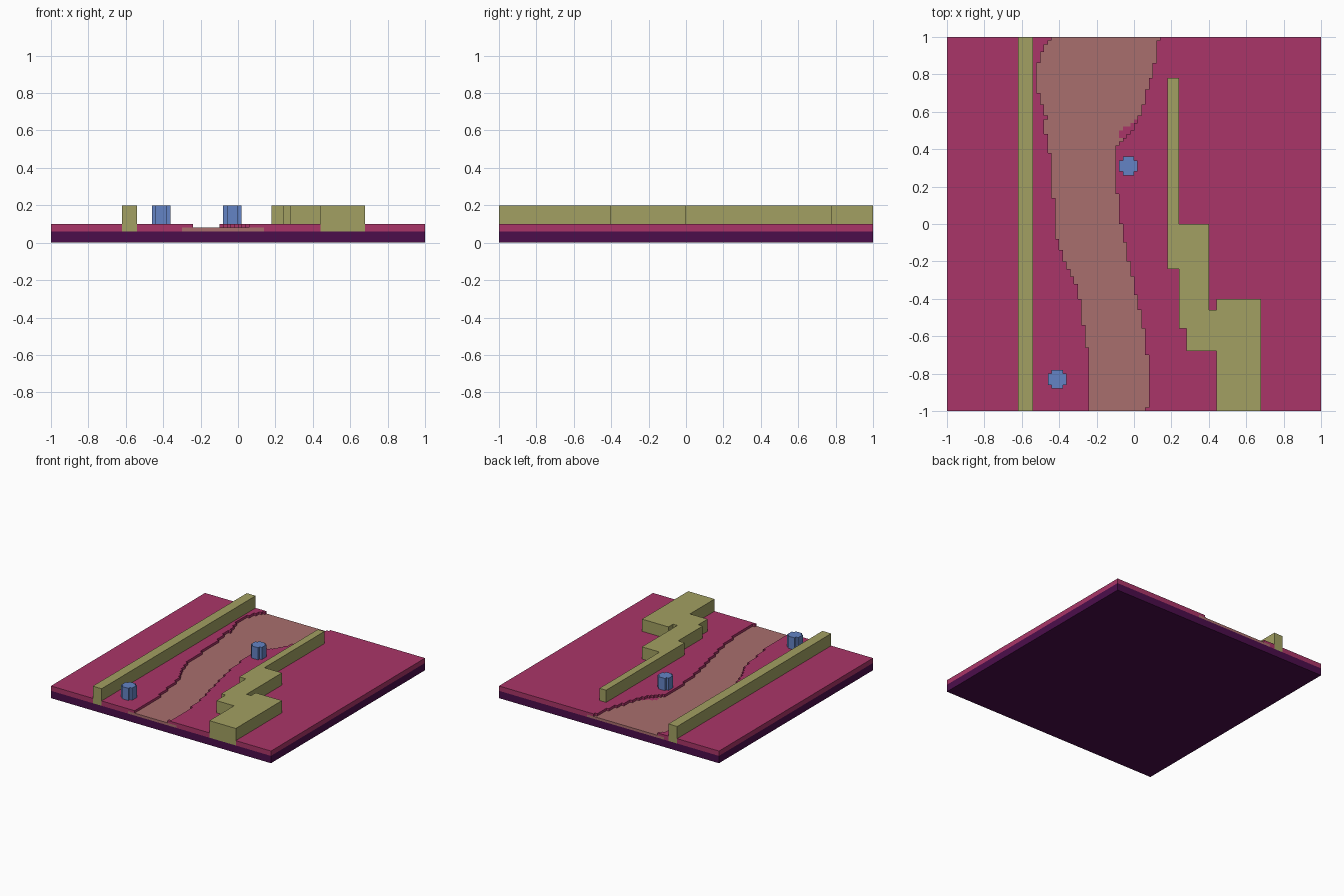
import bpy
import bmesh

if "Cube" in bpy.data.objects:
    bpy.data.objects.remove(bpy.data.objects["Cube"])

CELL = 0.02


def srgb(r, g, b):
    def lin(c):
        c /= 255
        return c / 12.92 if c <= 0.04045 else ((c + 0.055) / 1.055) ** 2.4
    return (lin(r), lin(g), lin(b), 1.0)


def material(name, colour):
    m = bpy.data.materials.new(name)
    m.use_nodes = True
    m.diffuse_color = colour
    bsdf = m.node_tree.nodes["Principled BSDF"]
    bsdf.inputs["Base Color"].default_value = colour
    bsdf.inputs["Roughness"].default_value = 0.9
    return m


PURPLE = material("dark purple", srgb(75, 13, 75))
PINK = material("raspberry", srgb(170, 53, 104))
CLAY = material("clay", srgb(169, 110, 109))
OLIVE = material("olive", srgb(162, 160, 98))
BLUE = material("blue", srgb(100, 132, 197))


def slab(name, outline, z0, z1, mat):
    """Extrude a flat outline from z0 up to z1."""
    bm = bmesh.new()
    face = bm.faces.new([bm.verts.new((x, y, z0)) for x, y in outline])
    top = bmesh.ops.extrude_face_region(bm, geom=[face])["geom"]
    verts = [v for v in top if isinstance(v, bmesh.types.BMVert)]
    bmesh.ops.translate(bm, vec=(0, 0, z1 - z0), verts=verts)
    bmesh.ops.recalc_face_normals(bm, faces=bm.faces)
    mesh = bpy.data.meshes.new(name)
    bm.to_mesh(mesh)
    bm.free()
    mesh.materials.append(mat)
    obj = bpy.data.objects.new(name, mesh)
    bpy.context.scene.collection.objects.link(obj)
    return obj


def rect(x0, x1, y0, y1):
    return [(x0, y0), (x1, y0), (x1, y1), (x0, y1)]


def rows(runs):
    """Expand (y end, x) runs into one x per grid row, front to back."""
    out = []
    for i in range(100):
        y = -1 + (i + 0.5) * CELL
        out.append(next(x for end, x in runs if y < end))
    return out


def stairs(xs):
    """Stepped edge line through the rows, without collinear points."""
    pts = []
    for i, x in enumerate(xs):
        if i == 0 or abs(x - xs[i - 1]) > 1e-6:
            if i:
                pts.append((xs[i - 1], -1 + i * CELL))
            pts.append((x, -1 + i * CELL))
    return pts + [(xs[-1], 1)]


# Stepped channel edges
left = rows([(-.66, -.24), (-.54, -.26), (-.40, -.28), (-.32, -.30), (-.28, -.32),
             (-.24, -.34), (-.20, -.36), (-.14, -.38), (-.08, -.40), (.14, -.42),
             (.38, -.44), (.48, -.46), (.56, -.48), (.58, -.46), (.64, -.48),
             (.70, -.50), (.86, -.52), (.92, -.50), (.96, -.48), (.98, -.46), (1, -.44)])
right = rows([(-.98, .06), (-.70, .08), (-.56, .06), (-.46, .04), (-.38, .02),
              (-.28, 0), (-.20, -.02), (-.10, -.04), (0, -.06), (.16, -.08),
              (.42, -.10), (.44, -.08), (.46, -.06), (.48, -.04), (.50, -.02),
              (.54, 0), (.58, .02), (.64, .04), (.72, .06), (.78, .08), (.86, .10),
              (.92, .12), (.98, .12), (1, .14)])
# The channel bed runs a little way under the banks
bed_left = [max(x - 0.06, -0.53) for x in left]
bed_right = [x + 0.06 for x in right]
bed_right[0] = 0.14
# Small low shelf on the right bank
for i, x in {73: -.08, 74: -.08, 75: -.06, 76: -.02, 77: 0}.items():
    bed_right[i] = x

# Base and channel bed
slab("base_plate", rect(-1, 1, -1, 1), 0, 0.06, PURPLE)
slab("channel_bed", stairs(bed_left) + stairs(bed_right)[::-1], 0.06, 0.08, CLAY)

# Ground: outer strip, then lower and upper bank layers either side of the bed
slab("ground_outer_strip", rect(-1, -0.62, -1, 1), 0.06, 0.10, PINK)
NOTCH = [(1, 1), (1, -1), (0.68, -1), (0.68, -0.9), (0.44, -0.9), (0.44, -1)]
for layer, l_edge, r_edge, z in (("lower", bed_left, bed_right, 0.06),
                                 ("upper", left, right, 0.08)):
    slab(layer + "_right_bank", [(-0.54, 1), (-0.54, -1)] + stairs(l_edge),
         z, z + 0.02, PINK)
    slab(layer + "_left_bank", stairs(r_edge) + NOTCH, z, z + 0.02, PINK)

# Walls
slab("straight_wall", rect(-0.62, -0.54, -1, 1), 0.06, 0.20, OLIVE)
slab("stepped_wall", [(.44, -1), (.68, -1), (.68, -.40), (.44, -.40), (.44, -.46),
                      (.40, -.46), (.40, 0), (.24, 0), (.24, .78), (.18, .78),
                      (.18, -.24), (.24, -.24), (.24, -.56), (.28, -.56),
                      (.28, -.68), (.44, -.68)], 0.06, 0.20, OLIVE)

# Posts with notched corners
POST = [(.05, -.03), (.05, .03), (.03, .03), (.03, .05), (-.03, .05), (-.03, .03),
        (-.05, .03), (-.05, -.03), (-.03, -.03), (-.03, -.05), (.03, -.05), (.03, -.03)]
for name, cx, cy in (("front_post", -.41, -.83), ("back_post", -.03, .31)):
    slab(name, [(cx + x, cy + y) for x, y in POST], 0.09, 0.20, BLUE)
